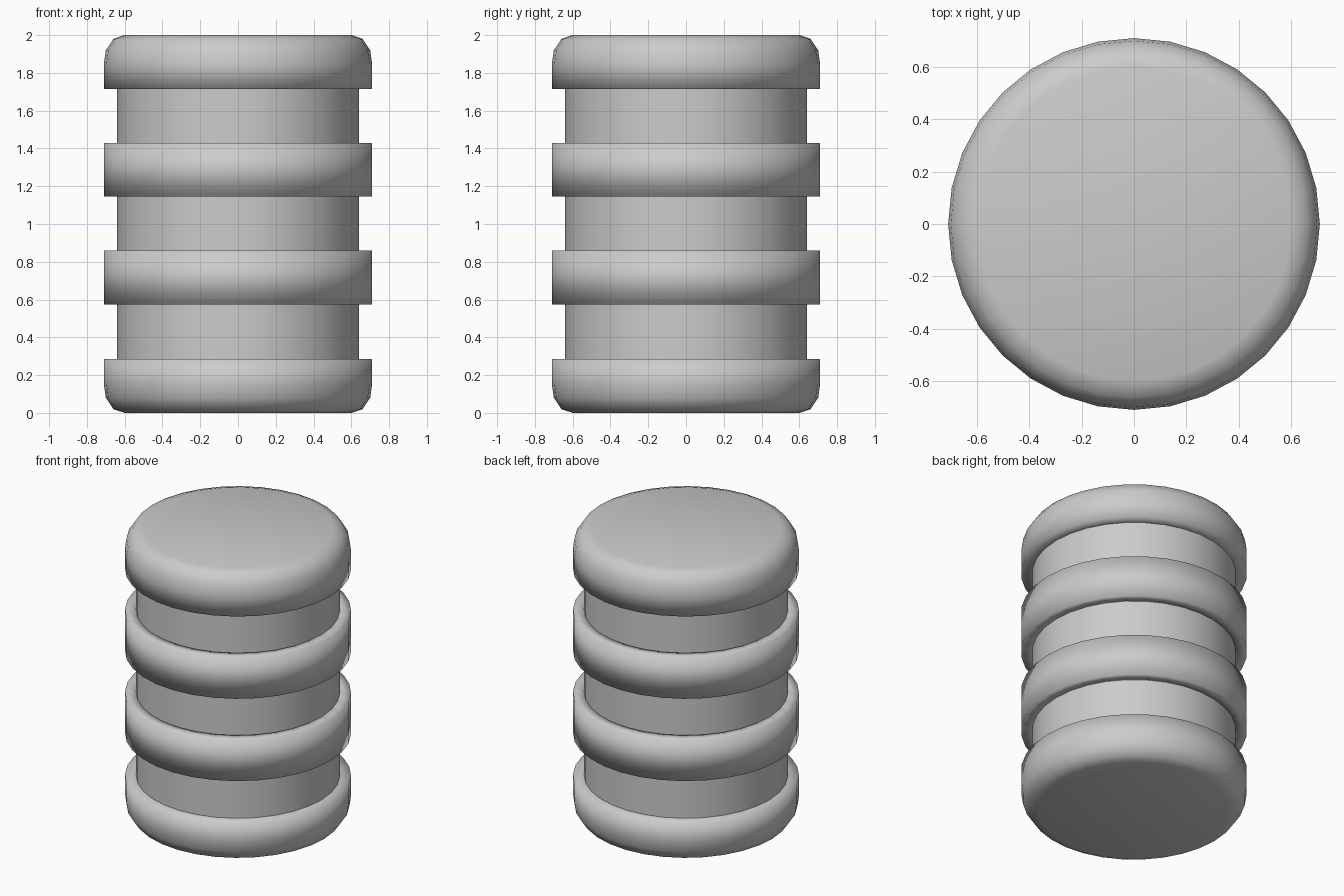
import bpy
import bmesh
from math import cos, sin, tau

if "Cube" in bpy.data.objects:
    bpy.data.objects.remove(bpy.data.objects["Cube"], do_unlink=True)

SIDES = 32
OUTER, INNER, BAND = 0.71, 0.64, 0.285

grey = bpy.data.materials.new("plain grey")
grey.use_nodes = True
grey.diffuse_color = (0.6, 0.6, 0.6, 1)
grey.node_tree.nodes["Principled BSDF"].inputs["Base Color"].default_value = (0.6, 0.6, 0.6, 1)


def lathe(name, profile, loop=False, cap=False):
    """Revolve (radius, z) points; loop closes the section, cap fills both ends."""
    bm = bmesh.new()
    rings = [[bm.verts.new((r * cos(tau * i / SIDES), r * sin(tau * i / SIDES), z))
              for i in range(SIDES)] for r, z in profile]
    pairs = list(zip(rings, rings[1:]))
    if loop:
        pairs.append((rings[-1], rings[0]))
    for a, b in pairs:
        for i in range(SIDES):
            j = (i + 1) % SIDES
            bm.faces.new((a[i], a[j], b[j], b[i]))
    if cap:
        bm.faces.new(rings[0])
        bm.faces.new(rings[-1])
    bmesh.ops.recalc_face_normals(bm, faces=bm.faces)
    for face in bm.faces:
        face.smooth = True
    mesh = bpy.data.meshes.new(name)
    bm.to_mesh(mesh)
    bm.free()
    mesh.materials.append(grey)
    obj = bpy.data.objects.new(name, mesh)
    bpy.context.collection.objects.link(obj)
    return obj


# Recessed core showing between the bands
lathe("core", [(INNER, 0.2), (INNER, 1.8)])

# Rounded end bands, the top one mirroring the bottom one
end = [(0.6, 0), (0.66, 0.02), (0.7, 0.08), (OUTER, 0.15), (OUTER, BAND), (INNER - 0.01, BAND)]
lathe("bottom_band", end, cap=True)
lathe("top_band", [(r, 2 - z) for r, z in end], cap=True)

# Square-edged middle bands
for name, z in (("lower_middle_band", 0.575), ("upper_middle_band", 1.145)):
    inside = INNER - 0.01
    lathe(name, [(inside, z), (OUTER, z), (OUTER, z + BAND), (inside, z + BAND)], loop=True)
